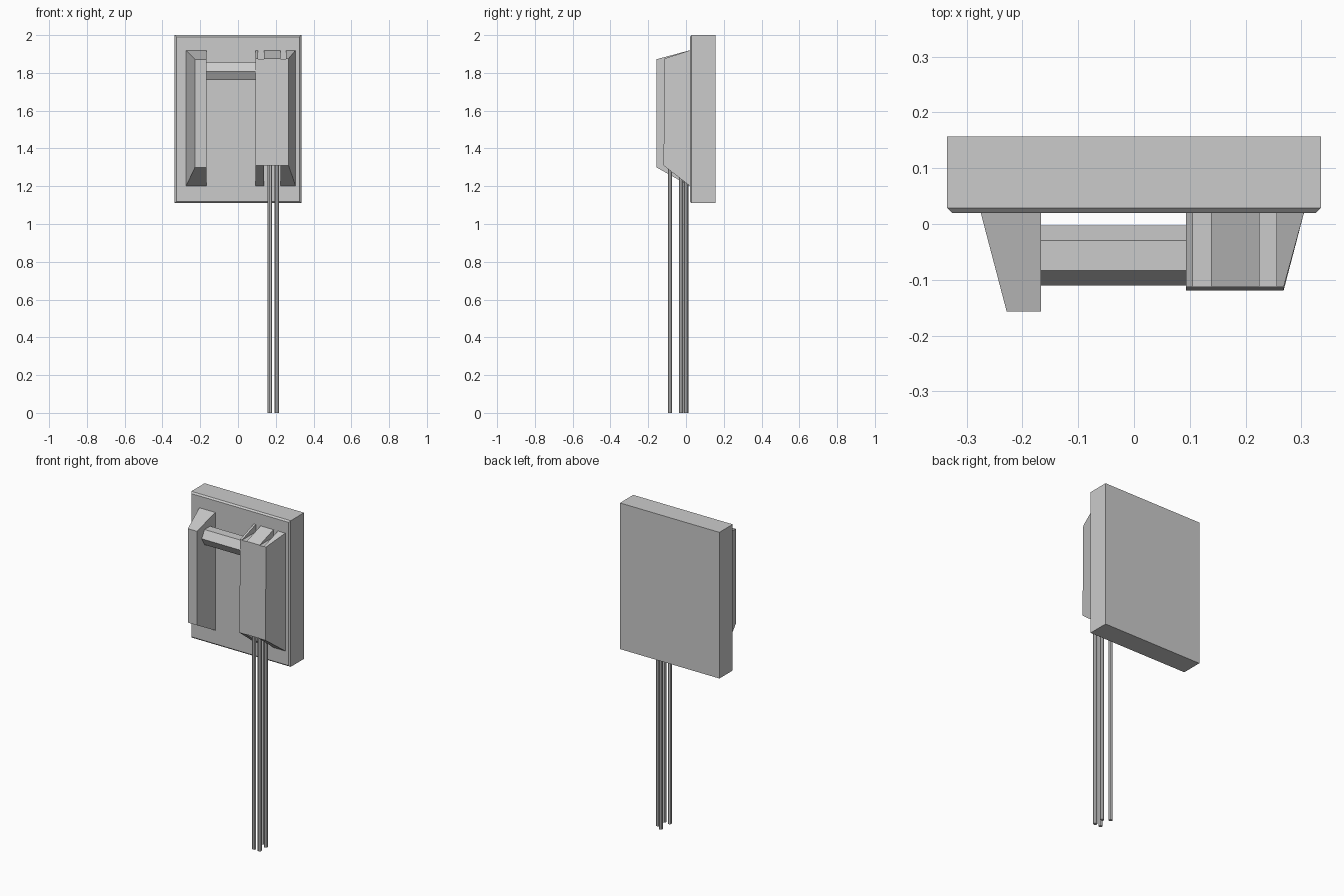
import bpy, bmesh, math
from mathutils import Matrix

if "Cube" in bpy.data.objects:
    bpy.data.objects.remove(bpy.data.objects["Cube"])


def make(name, bm):
    bmesh.ops.recalc_face_normals(bm, faces=bm.faces)
    me = bpy.data.meshes.new(name)
    bm.to_mesh(me)
    bm.free()
    ob = bpy.data.objects.new(name, me)
    bpy.context.collection.objects.link(ob)
    return ob


def loft(name, back, front):
    """Six-sided solid; each end is (x0, x1, z0, z1, y_bottom, y_top)."""
    bm = bmesh.new()
    rings = []
    for x0, x1, z0, z1, yb, yt in (back, front):
        rings.append([bm.verts.new(p) for p in
                      ((x0, yb, z0), (x1, yb, z0), (x1, yt, z1), (x0, yt, z1))])
    a, b = rings
    bm.faces.new(a)
    bm.faces.new(b)
    for i in range(4):
        j = (i + 1) % 4
        bm.faces.new((a[i], a[j], b[j], b[i]))
    return make(name, bm)


def box(name, x0, x1, y0, y1, z0, z1):
    return loft(name, (x0, x1, z0, z1, y1, y1), (x0, x1, z0, z1, y0, y0))


def prism(name, sides, r, length, matrix):
    bm = bmesh.new()
    bmesh.ops.create_cone(bm, cap_ends=True, segments=sides, radius1=r, radius2=r,
                          depth=length, matrix=matrix)
    return make(name, bm)


# Back plate with a chamfered front rim
plate = box("back_plate", -0.335, 0.335, 0.02, 0.157, 1.11, 2.0)
bm = bmesh.new()
bm.from_mesh(plate.data)
rim = [e for e in bm.edges if all(v.co.y < 0.03 for v in e.verts)]
bmesh.ops.bevel(bm, geom=rim, offset=0.009, segments=1, affect='EDGES')
bm.to_mesh(plate.data)
bm.free()

# Left bracket
loft("left_bracket", (-0.275, -0.167, 1.20, 1.92, 0.022, 0.022),
     (-0.228, -0.167, 1.30, 1.872, -0.157, -0.157))

# Right bracket, slotted on top and notched below for the cables
right = loft("right_bracket", (0.093, 0.305, 1.20, 1.92, 0.022, 0.022),
             (0.093, 0.268, 1.31, 1.876, -0.119, -0.113))
for x0, x1, z0, z1 in ((0.106, 0.138, 1.874, 1.98), (0.225, 0.255, 1.874, 1.98),
                       (0.138, 0.225, 1.10, 1.311)):
    cutter = box("slot_cutter", x0, x1, -0.2, 0.0199, z0, z1)
    cutter.hide_render = True
    mod = right.modifiers.new("slot", 'BOOLEAN')
    mod.operation = 'DIFFERENCE'
    mod.solver = 'EXACT'
    mod.object = cutter
    bpy.context.view_layer.objects.active = right
    bpy.ops.object.modifier_apply(modifier=mod.name)
    bpy.data.objects.remove(cutter)

# Hexagonal crossbar, point up
turn = Matrix.Rotation(math.pi / 2, 4, 'Y')
prism("crossbar", 6, 0.0535, 0.264,
      Matrix.Translation((-0.037, -0.0565, 1.8085)) @ turn)

# Hanging cables
for x, y in ((0.168, -0.085), (0.206, -0.085), (0.168, 0.001), (0.206, -0.026)):
    prism("cable", 8, 0.0115, 1.33, Matrix.Translation((x, y, 0.665)))
